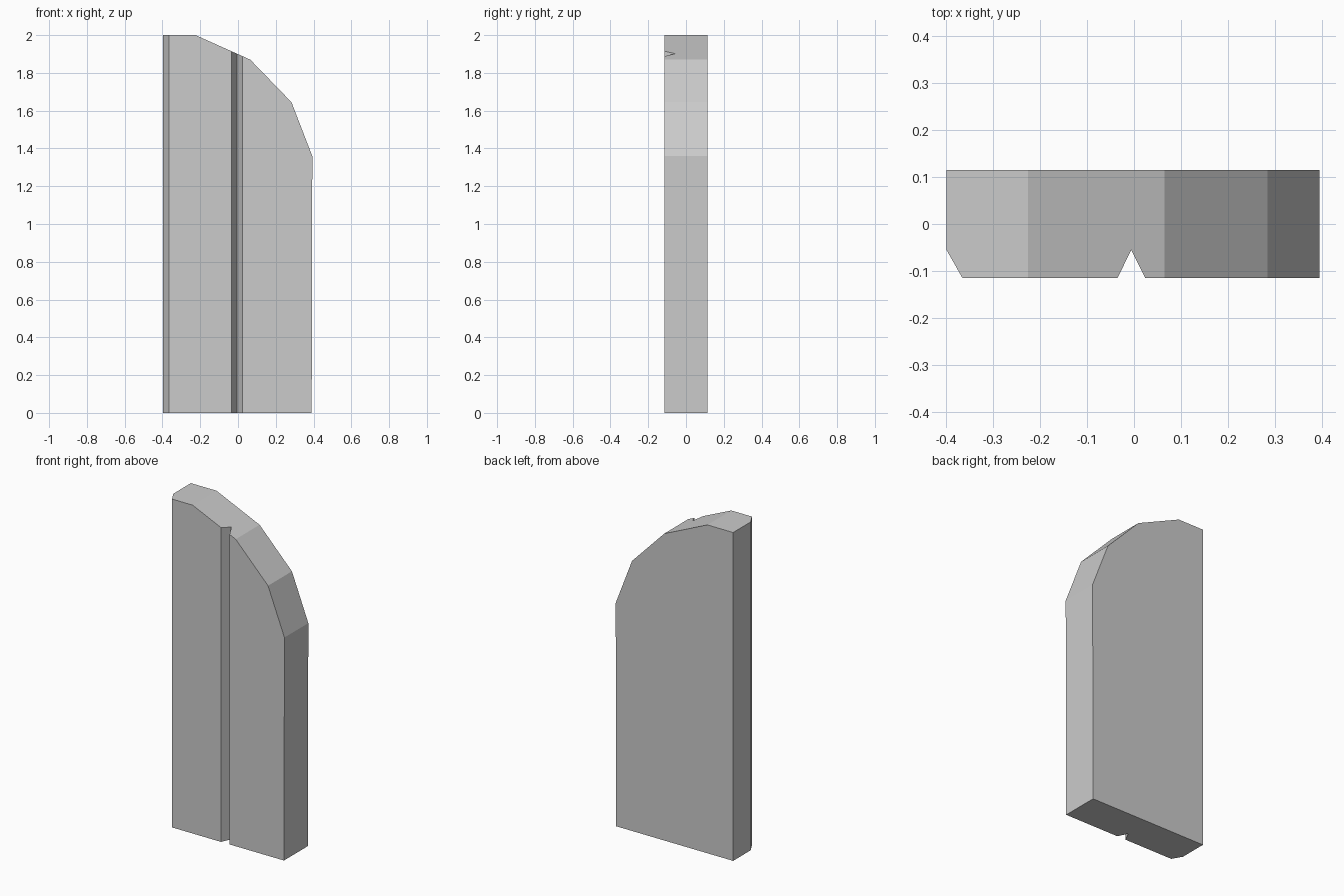
import bpy, bmesh
from mathutils import Vector

if "Cube" in bpy.data.objects:
    bpy.data.objects.remove(bpy.data.objects["Cube"])

# Plan outline of the two planks: chamfered left edge and V groove on the front
PLAN = [(-0.398, 0.115), (-0.398, -0.055), (-0.364, -0.115), (-0.035, -0.115),
        (-0.006, -0.055), (0.024, -0.115), (0.395, -0.115), (0.395, 0.115)]
# Arched top edge, from the flat top down to the right side (x, z)
ARCH = [(-0.225, 2.0), (0.065, 1.87), (0.283, 1.645), (0.395, 1.355)]

bm = bmesh.new()

# Extrude the plan to full height
base = bm.faces.new([bm.verts.new((x, y, 0)) for x, y in PLAN])
res = bmesh.ops.extrude_face_region(bm, geom=[base], use_keep_orig=True)
top = [v for v in res["geom"] if isinstance(v, bmesh.types.BMVert)]
bmesh.ops.translate(bm, verts=top, vec=(0, 0, 2))

# Slight inward lean of the right edge at the floor
for v in bm.verts:
    if v.co.z < 0.01 and v.co.x > 0.39:
        v.co.x = 0.39

# Slice off the corner along each arch segment and cap it
for (x0, z0), (x1, z1) in zip(ARCH, ARCH[1:]):
    normal = Vector((z0 - z1, 0, x1 - x0)).normalized()
    cut = bmesh.ops.bisect_plane(bm, geom=bm.verts[:] + bm.edges[:] + bm.faces[:],
                                 dist=1e-5, plane_co=(x0, 0, z0), plane_no=normal,
                                 clear_outer=True)
    edges = [e for e in cut["geom_cut"] if isinstance(e, bmesh.types.BMEdge) and e.is_boundary]
    bmesh.ops.edgeloop_fill(bm, edges=edges)

bmesh.ops.recalc_face_normals(bm, faces=bm.faces[:])
mesh = bpy.data.meshes.new("arched_door_leaf")
bm.to_mesh(mesh)
bm.free()
door = bpy.data.objects.new("arched_door_leaf", mesh)
bpy.context.collection.objects.link(door)
